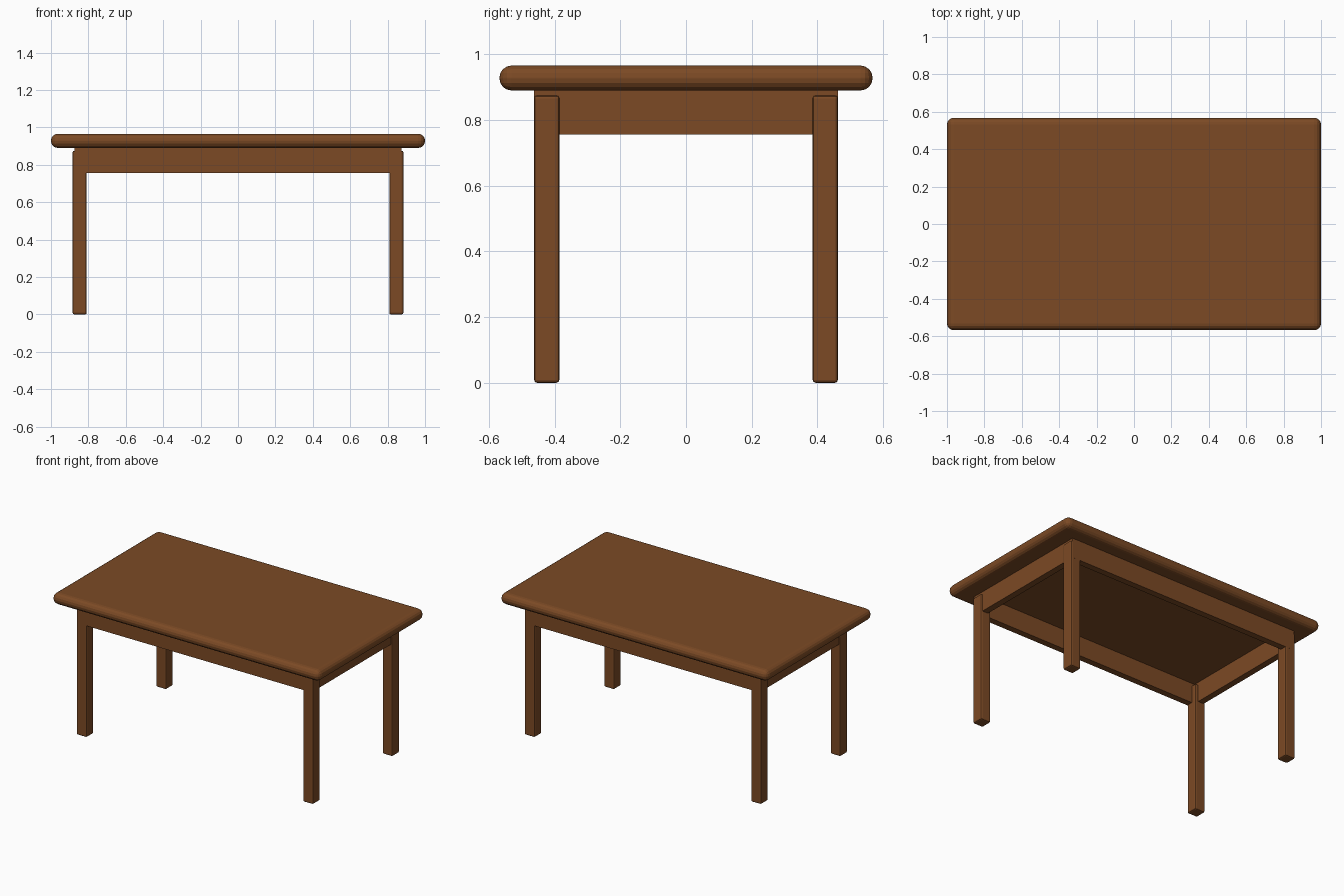
import bpy, bmesh
from mathutils import Vector

if "Cube" in bpy.data.objects:
    bpy.data.objects.remove(bpy.data.objects["Cube"])

wood = bpy.data.materials.new("brown wood")
wood.diffuse_color = (0.20, 0.068, 0.018, 1)
wood.use_nodes = True
wood.node_tree.nodes["Principled BSDF"].inputs["Base Color"].default_value = wood.diffuse_color


def box(name, lo, hi, bevel=0.0, segments=2):
    """Box between two corners, with optional rounded edges."""
    lo, hi = Vector(lo), Vector(hi)
    size, mid = hi - lo, (hi + lo) / 2
    bm = bmesh.new()
    bmesh.ops.create_cube(bm, size=1)
    for v in bm.verts:
        v.co = Vector(a * b for a, b in zip(v.co, size))
    if bevel:
        bmesh.ops.bevel(bm, geom=bm.edges[:], offset=bevel, segments=segments,
                        profile=0.5, affect='EDGES')
    mesh = bpy.data.meshes.new(name)
    bm.to_mesh(mesh)
    bm.free()
    mesh.materials.append(wood)
    obj = bpy.data.objects.new(name, mesh)
    obj.location = mid
    bpy.context.collection.objects.link(obj)
    return obj


# Table top with a fully rounded rim
box("table_top", (-1, -0.568, 0.89), (1, 0.568, 0.966), 0.037, 4)

# Four legs
for sx, side in ((-1, "left"), (1, "right")):
    for sy, end in ((-1, "front"), (1, "back")):
        x, y = sx * 0.8465, sy * 0.424
        box(f"{end}_{side}_leg", (x - 0.0375, y - 0.0385, 0),
            (x + 0.0375, y + 0.0385, 0.875), 0.009, 2)

# Long aprons, just covering the outer leg faces
for s, end in ((-1, "front"), (1, "back")):
    y = s * 0.4415
    box(f"{end}_apron", (-0.874, y - 0.0215, 0.756), (0.874, y + 0.0215, 0.892))

# Short aprons between the long ones
for s, side in ((-1, "left"), (1, "right")):
    x = s * 0.852
    box(f"{side}_apron", (x - 0.0215, -0.42, 0.756), (x + 0.0215, 0.42, 0.892))
